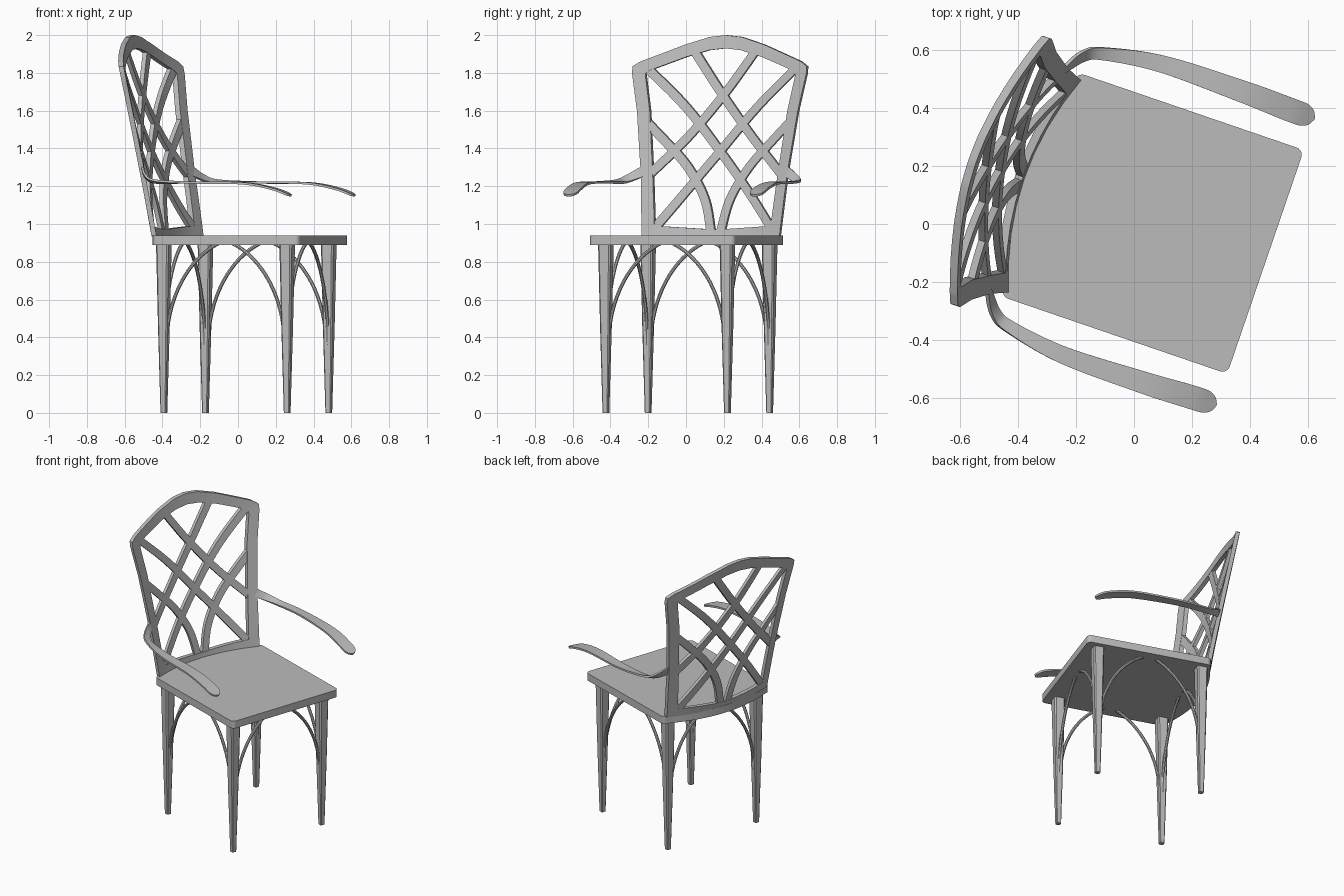
import bpy, bmesh, math
from mathutils import Vector, Matrix

if "Cube" in bpy.data.objects:
    bpy.data.objects.remove(bpy.data.objects["Cube"])

material = bpy.data.materials.new("grey_paint")
material.use_nodes = True
grey = (0.5, 0.5, 0.5, 1)
material.diffuse_color = grey
material.node_tree.nodes["Principled BSDF"].inputs["Base Color"].default_value = grey

# The chair is modelled facing local +x, then turned as a whole
PLACE = Matrix.Translation((0.063, 0.003, 0)) @ Matrix.Rotation(math.radians(-18.9), 4, "Z")
SEAT_BOTTOM, SEAT_TOP = 0.89, 0.94


def finish(name, bm, smooth=True):
    bmesh.ops.recalc_face_normals(bm, faces=bm.faces)
    bm.transform(PLACE)
    mesh = bpy.data.meshes.new(name)
    bm.to_mesh(mesh)
    bm.free()
    mesh.materials.append(material)
    obj = bpy.data.objects.new(name, mesh)
    bpy.context.collection.objects.link(obj)
    if smooth:
        bpy.ops.object.select_all(action="DESELECT")
        obj.select_set(True)
        bpy.context.view_layer.objects.active = obj
        bpy.ops.object.shade_smooth_by_angle(angle=math.radians(35))


def loft(name, rings, closed=False):
    """Skin a row of cross-sections, capped unless closed."""
    bm = bmesh.new()
    rows = [[bm.verts.new(p) for p in ring] for ring in rings]
    pairs = list(zip(rows, rows[1:]))
    if closed:
        pairs.append((rows[-1], rows[0]))
    for a, b in pairs:
        for i in range(len(a)):
            j = (i + 1) % len(a)
            bm.faces.new((a[i], a[j], b[j], b[i]))
    if not closed:
        bm.faces.new(rows[0])
        bm.faces.new(rows[-1])
    finish(name, bm)


def spline(points, count):
    """Sample a smooth curve through the points."""
    pts = [Vector(p) for p in points]
    pts = [2 * pts[0] - pts[1]] + pts + [2 * pts[-1] - pts[-2]]
    out = []
    for k in range(count + 1):
        s = k / count * (len(pts) - 3)
        i = min(int(s), len(pts) - 4)
        t = s - i
        a, b, c, d = pts[i:i + 4]
        out.append(0.5 * (2 * b + (c - a) * t + (2 * a - 5 * b + 4 * c - d) * t * t
                          + (3 * b - a - 3 * c + d) * t ** 3))
    return out


def back_point(v, z, depth):
    """Place a flat backrest point on the leaning, curved surface."""
    rise = min(max((z - 0.93) / 0.9, 0), 1)
    half = 0.385 + 0.105 * rise ** 1.3
    bulge = 0.075 * (1 - (v / half) ** 2)
    return (-0.393 - 0.165 * (z - 0.95) - bulge - depth, v, z)


def back_section(p, q, near, far):
    return [back_point(*p, near), back_point(*q, near), back_point(*q, far), back_point(*p, far)]


# Seat with rounded corners and a bowed rear edge
outline = []
for cx, cy, start in ((0.385, 0.38, 0), (-0.385, 0.38, 90)):
    for k in range(6):
        a = math.radians(start + k * 18)
        outline.append((cx + 0.027 * math.cos(a), cy + 0.027 * math.sin(a)))
rear = [(-0.412 - 0.083 * (1 - (k / 8) ** 2), 0.375 * k / 8) for k in range(7, 0, -1)]
outline += rear + [(-0.495, 0)]
outline += [(x, -y) for x, y in reversed(outline[:-1])]
bm = bmesh.new()
base = bm.faces.new([bm.verts.new((x, y, SEAT_BOTTOM)) for x, y in outline])
top = bmesh.ops.extrude_face_region(bm, geom=[base], use_keep_orig=True)
for v in top["geom"]:
    if isinstance(v, bmesh.types.BMVert):
        v.co.z = SEAT_TOP
finish("seat", bm)


# Tapered legs and the arched braces beside them
def leg_ring(x, y, z, half):
    cut = half * 0.75
    corners = [(half, -cut), (half, cut), (cut, half), (-cut, half),
               (-half, cut), (-half, -cut), (-cut, -half), (cut, -half)]
    return [(x + a, y + b, z) for a, b in corners]


for end, x, inward in (("front", 0.325, -1), ("rear", -0.365, 1)):
    for side, sign in (("left", 1), ("right", -1)):
        y = sign * 0.34
        loft(f"{end}_{side}_leg", [leg_ring(x, y, 0, 0.015), leg_ring(x, y, 0.45, 0.026),
                                   leg_ring(x, y, SEAT_BOTTOM + 0.01, 0.035)])
        for label, way in (("side", Vector((inward, 0, 0))), ("cross", Vector((0, -sign, 0)))):
            across = way.cross(Vector((0, 0, 1)))
            rings = []
            for k in range(17):
                t = math.radians(70 * k / 16)
                centre = Vector((x, y, 0)) + way * (0.015 + 0.45 * (1 - math.cos(t)))
                centre.z = 0.36 + 0.575 * math.sin(t)
                normal = way * math.cos(t) - Vector((0, 0, math.sin(t)))
                rings.append([centre + 0.01 * (normal * math.cos(a) + across * math.sin(a))
                              for a in (math.tau * i / 8 for i in range(8))])
            loft(f"{end}_{side}_{label}_brace", rings)

# Backrest frame: matched outer and inner half outlines, mirrored
outer = [(0, 0.935), (0.385, 0.935), (0.41, 1.27), (0.45, 1.6), (0.488, 1.8),
         (0.487, 1.835), (0.45, 1.86), (0.22, 1.95), (0.09, 1.99), (0, 2)]
inner = [(0, 0.97), (0.325, 0.99), (0.35, 1.27), (0.385, 1.6), (0.418, 1.78),
         (0.418, 1.8), (0.395, 1.815), (0.21, 1.885), (0.09, 1.92), (0, 1.93)]


def full_loop(half):
    pts = []
    for (a, b), (c, d) in zip(half, half[1:]):
        pts += [(a + (c - a) * k / 4, b + (d - b) * k / 4) for k in range(4)]
    pts.append(half[-1])
    return pts + [(-v, z) for v, z in reversed(pts[1:-1])]


loft("backrest_frame", [back_section(p, q, 0, 0.028)
                        for p, q in zip(full_loop(outer), full_loop(inner))], closed=True)

# Lattice slats, each with a mirrored partner
slats = {
    "long_slat": [(-0.34, 0.96), (-0.16, 1.19), (0, 1.385), (0.2, 1.62), (0.43, 1.84)],
    "upper_slat": [(-0.38, 1.25), (-0.18, 1.46), (0, 1.68), (0.11, 1.83), (0.18, 1.93)],
    "lower_slat": [(0.025, 0.95), (0.07, 1.13), (0.17, 1.3), (0.3, 1.44), (0.41, 1.55)],
}
for name, path in slats.items():
    for side, sign in (("left", 1), ("right", -1)):
        pts = spline(path, 20)
        rings = []
        for i, p in enumerate(pts):
            along = (pts[min(i + 1, 20)] - pts[max(i - 1, 0)]).normalized()
            off = Vector((-along.y, along.x)) * 0.023
            a, b = p + off, p - off
            rings.append(back_section((a.x * sign, a.y), (b.x * sign, b.y), 0.002, 0.026))
        loft(f"{side}_{name}", rings)

# Arms: thin ribbons, upright at the back post and flat at the hand (x, y, z, width, twist)
arm = [(-0.468, 0.39, 1.285, 0.055, 80), (-0.41, 0.468, 1.24, 0.045, 45),
       (-0.343, 0.498, 1.224, 0.044, 15), (-0.142, 0.529, 1.22, 0.06, 0),
       (0.149, 0.529, 1.215, 0.076, 0), (0.315, 0.523, 1.185, 0.082, 0),
       (0.41, 0.521, 1.15, 0.08, 0)]
for side, sign in (("left", 1), ("right", -1)):
    pts = spline(arm, 60)
    rings = []
    for i, p in enumerate(pts):
        along = (Vector(pts[min(i + 1, 60)][:3]) - Vector(pts[max(i - 1, 0)][:3])).normalized()
        flat = Vector((-along.y, along.x, 0)).normalized()
        upright = along.cross(flat)
        twist = math.radians(p[4])
        wide = flat * math.cos(twist) + upright * math.sin(twist)
        thin = along.cross(wide) * 0.006
        tip = max((i - 54) / 6, 0)
        wide *= p[3] / 2 * max(math.sqrt(1 - tip * tip), 0.1)
        centre = Vector(p[:3])
        ring = [centre + wide + thin, centre - wide + thin, centre - wide - thin, centre + wide - thin]
        rings.append([(q.x, q.y * sign, q.z) for q in ring])
    loft(f"{side}_arm", rings)
